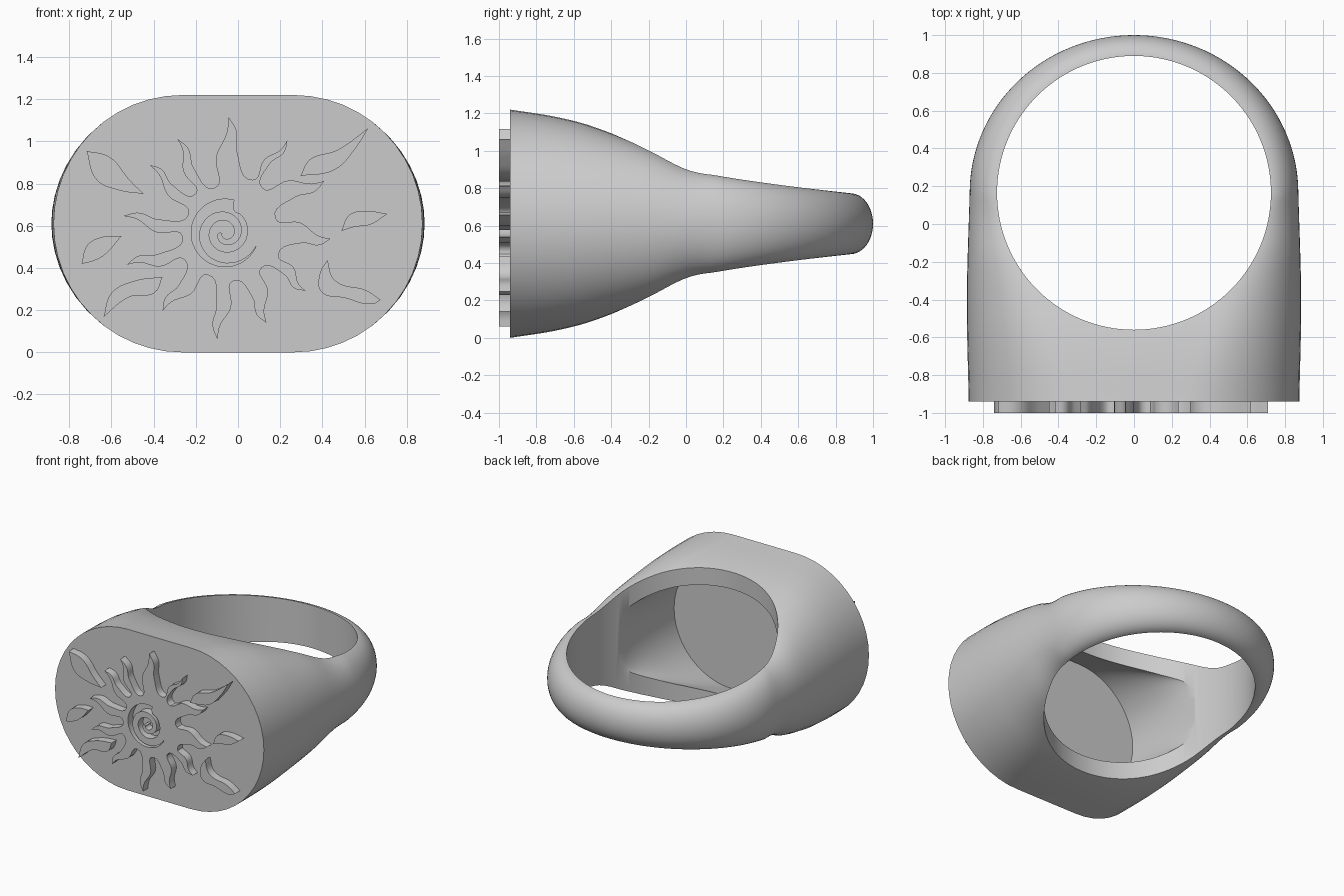
import bpy, bmesh, math
from mathutils import Vector

if "Cube" in bpy.data.objects:
    bpy.data.objects.remove(bpy.data.objects["Cube"])

MID = 0.61            # mid height of the ring
HOLE_Y, HOLE_R = 0.165, 0.725


def smooth(table, x):
    """Smooth interpolation through (x, value) pairs."""
    n = len(table)

    def slope(i):
        a, b = table[max(i - 1, 0)], table[min(i + 1, n - 1)]
        return (b[1] - a[1]) / (b[0] - a[0])
    x = min(max(x, table[0][0]), table[-1][0])
    i = next(k for k in range(n - 1) if x <= table[k + 1][0])
    (x0, y0), (x1, y1) = table[i], table[i + 1]
    d = x1 - x0
    t = (x - x0) / d
    return ((2*t**3 - 3*t*t + 1) * y0 + (t**3 - 2*t*t + t) * d * slope(i)
            + (3*t*t - 2*t**3) * y1 + (t**3 - t*t) * d * slope(i + 1))


def loft(name, sections, closed_end, steps=24):
    """Sections are (inner xy, outer xy, half height), mirrored in x."""
    bm = bmesh.new()
    rings = []
    for q, p, h in sections:
        half = []
        for k in range(steps + 1):
            a = math.pi * (k / steps - 0.5)
            c = math.cos(a)
            half.append((q[0] + (p[0] - q[0]) * c, q[1] + (p[1] - q[1]) * c, MID + h * math.sin(a)))
        pts = half + [(-x, y, z) for x, y, z in reversed(half)]
        rings.append([bm.verts.new(v) for v in pts])
    n = len(rings[0])
    for a, b in zip(rings, rings[1:]):
        for k in range(n):
            j = (k + 1) % n
            bm.faces.new((a[k], a[j], b[j], b[k]))
    bm.faces.new(rings[0])
    if closed_end:
        bm.faces.new(rings[-1])
    bmesh.ops.remove_doubles(bm, verts=bm.verts, dist=1e-5)
    bmesh.ops.recalc_face_normals(bm, faces=bm.faces)
    me = bpy.data.meshes.new(name)
    bm.to_mesh(me)
    bm.free()
    ob = bpy.data.objects.new(name, me)
    bpy.context.collection.objects.link(ob)
    return ob


def activate(ob):
    bpy.ops.object.select_all(action='DESELECT')
    ob.select_set(True)
    bpy.context.view_layer.objects.active = ob


# Ring body: straight shank flaring to the face, then the back arc
HEIGHT = [(-0.94, 0.61), (-0.7, 0.572), (-0.5, 0.52), (-0.2, 0.4), (0, 0.3),
          (0.14, 0.263), (0.5, 0.208), (0.9, 0.16)]
WIDTH = [(-0.94, 0.875), (-0.4, 0.885), (0.165, 0.87)]
ROUND = [(-0.94, 0.61), (-0.5, 0.47), (-0.15, 0.29), (0.165, 0.155)]
secs = []
for i in range(25):
    y = -0.94 + (HOLE_Y + 0.94) * i / 24
    w = smooth(WIDTH, y)
    secs.append(((w - smooth(ROUND, y), y), (w, y), smooth(HEIGHT, y)))
for i in range(1, 33):
    a = math.pi / 2 * i / 32
    c, s = math.cos(a), math.sin(a)
    q = (0.715 * c, HOLE_Y + 0.715 * s)
    secs.append((q, (0.87 * c, HOLE_Y + 0.835 * s), smooth(HEIGHT, q[1])))
body = loft("ring_body", secs, False)

# Finger hole cutter
bpy.ops.mesh.primitive_cylinder_add(vertices=128, radius=HOLE_R, depth=3, location=(0, HOLE_Y, MID))
hole = bpy.context.object
hole.name = "finger_hole_cutter"

# Hollow behind the face
POCKET_H = [(-0.8, 0.48), (-0.5, 0.39), (-0.14, 0.25), (0.1, 0.2)]
POCKET_R = [(-0.8, 0.48), (-0.5, 0.3), (-0.14, 0.03), (0.1, 0.02)]
secs = []
for i in range(16):
    y = -0.8 + 0.9 * i / 15
    secs.append(((0.66 - smooth(POCKET_R, y), y), (0.66, y), smooth(POCKET_H, y)))
pocket = loft("pocket_cutter", secs, True)

for cutter in (hole, pocket):
    cutter.hide_render = True
    activate(body)
    m = body.modifiers.new("cut", 'BOOLEAN')
    m.operation, m.solver, m.object = 'DIFFERENCE', 'EXACT', cutter
    bpy.ops.object.modifier_apply(modifier="cut")
    bpy.data.objects.remove(cutter)
activate(body)
bpy.ops.object.shade_smooth_by_angle(angle=math.radians(35))


# Raised emblem pieces: filled outlines on the face
def px(p):
    return Vector(((p[0] - 238.5) / 211, (352.5 - p[1]) / 211))


def relief(name, outlines):
    """Each outline is a list of (point, is_tip)."""
    cu = bpy.data.curves.new(name, 'CURVE')
    cu.dimensions, cu.fill_mode = '2D', 'BOTH'
    cu.extrude, cu.resolution_u = 0.035, 6
    for outline in outlines:
        sp = cu.splines.new('BEZIER')
        sp.bezier_points.add(len(outline) - 1)
        sp.use_cyclic_u = True
        for bp, (p, tip) in zip(sp.bezier_points, outline):
            bp.co = (p[0], p[1], 0)
            bp.handle_left_type = bp.handle_right_type = 'VECTOR' if tip else 'AUTO'
    ob = bpy.data.objects.new(name, cu)
    bpy.context.collection.objects.link(ob)
    ob.rotation_euler = (math.pi / 2, 0, 0)
    ob.location = (0, -0.965, 0)
    activate(ob)
    bpy.ops.object.convert(target='MESH')
    bpy.ops.object.shade_smooth_by_angle(angle=math.radians(35))


# Sun with twelve wavy rays around an open centre
TIPS = [(229, 117), (288, 140), (325, 181), (331, 239), (306, 291), (267, 323),
        (218, 340), (163, 311), (127, 265), (124, 216), (150, 165), (178, 139)]
VALLEYS = [(253, 180), (263, 188), (276, 218), (279, 255), (262, 268), (234, 281),
           (208, 275), (185, 260), (183, 237), (189, 214), (196, 194), (215, 188)]
centre = px((225.5, 233))
sun = []
for i, t in enumerate(TIPS):
    t, a, b = px(t), px(VALLEYS[i - 1]), px(VALLEYS[i])
    d = (t - (a + b) / 2).normalized()
    bend = Vector((-d.y, d.x)) * 0.022
    sun += [(a, False), (a.lerp(t, 0.45) + bend, False), (a.lerp(t, 0.78) - bend * 0.3, False),
            (t, True), (b.lerp(t, 0.78) - bend * 0.6, False), (b.lerp(t, 0.45) + bend, False)]
circle = [(centre + Vector((math.cos(k * math.pi / 8), math.sin(k * math.pi / 8))) * 0.16, False)
          for k in range(16)]
relief("sun_rays", [sun, circle])

# Spiral rib inside the sun
outer, inner = [], []
for k in range(25):
    f = k / 24
    a = math.radians(70 - 600 * f)
    u = Vector((math.cos(a), math.sin(a)))
    r = 0.15 * (1 - f) + 0.025 * f
    half = 0.02 * (1 - f) + 0.012
    outer.append((centre + u * (r + half), False))
    inner.append((centre + u * (r - half), False))
relief("sun_spiral", [outer + inner[::-1]])

# Loose flames around the sun
FLAMES = [
    [(87, 151), (110, 157), (130, 180), (144, 194), (118, 190), (97, 180)],
    [(369, 128), (355, 150), (335, 170), (301, 176), (310, 160), (338, 150)],
    [(388, 214), (370, 225), (355, 227), (342, 231), (350, 215), (365, 211)],
    [(122, 236), (105, 255), (94, 261), (82, 264), (88, 245), (103, 237)],
    [(163, 277), (155, 293), (130, 297), (104, 317), (112, 293), (135, 281)],
    [(328, 260), (335, 280), (368, 291), (381, 300), (374, 304), (345, 298), (322, 292), (320, 275)],
]
for i, flame in enumerate(FLAMES):
    relief(f"flame_{i + 1}", [[(px(p), k in (0, 3)) for k, p in enumerate(flame)]])
